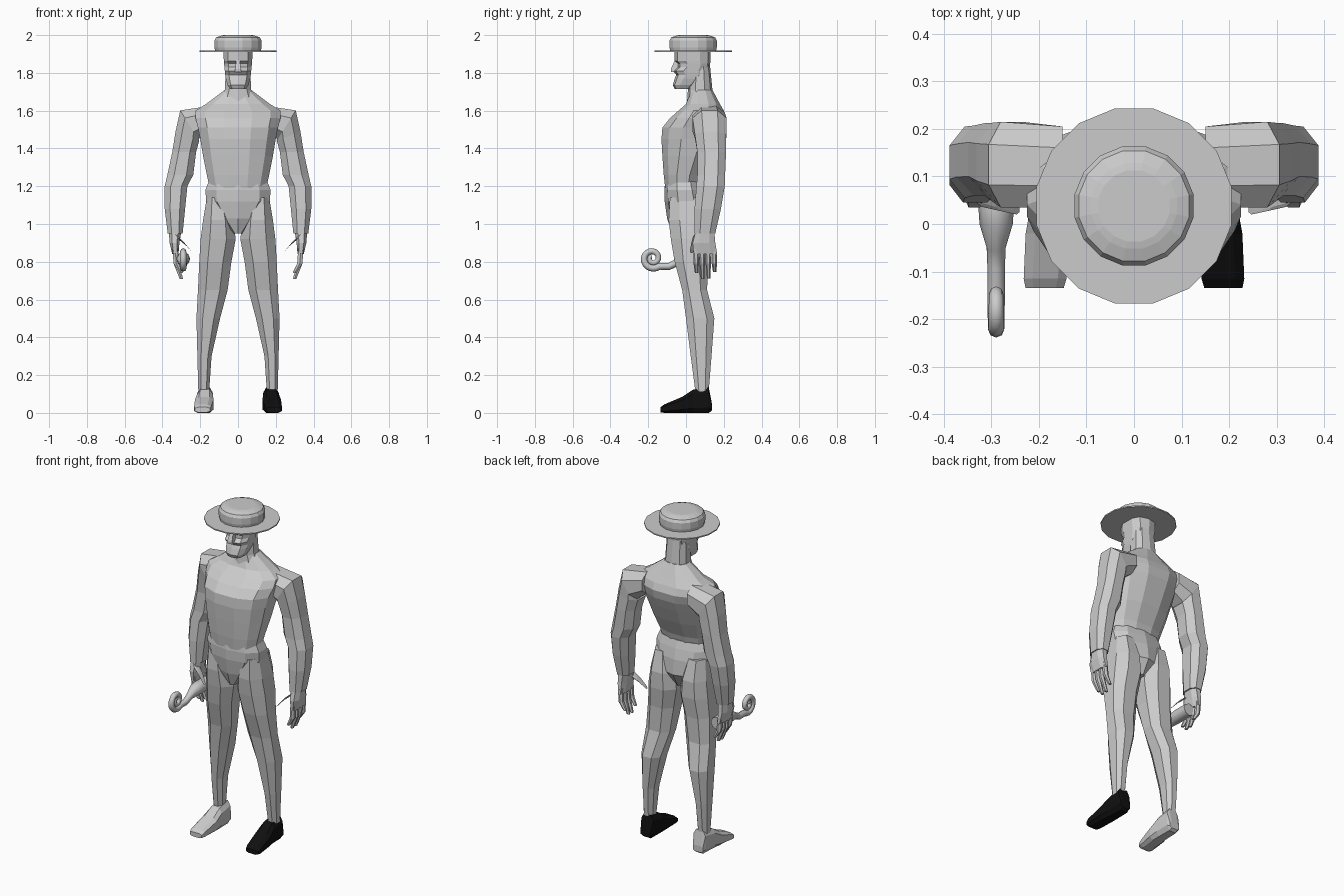
import bpy, bmesh, math
from mathutils import Vector


def ring(c, u, v, n=8, e=0.85):
    """Squarish ring of n points around c with half-axes u and v."""
    c, u, v = Vector(c), Vector(u), Vector(v)
    pts = []
    for i in range(n):
        a = 2 * math.pi * (i + 0.5) / n
        co, si = math.cos(a), math.sin(a)
        pts.append((math.copysign(abs(co) ** e, co), math.copysign(abs(si) ** e, si)))
    mx = max(p[0] for p in pts)
    my = max(p[1] for p in pts)
    return [c + u * (p[0] / mx) + v * (p[1] / my) for p in pts]


def flat(z, x0, x1, y0, y1, n=8, e=0.85):
    """Horizontal ring from its extents."""
    return ring(((x0 + x1) / 2, (y0 + y1) / 2, z), ((x1 - x0) / 2, 0, 0), (0, (y1 - y0) / 2, 0), n, e)


def loft(name, rings, side=1, mat=None):
    """Skin a list of rings, cap the ends; side=-1 mirrors in x."""
    bm = bmesh.new()
    loops = [[bm.verts.new((p.x * side, p.y, p.z)) for p in r] for r in rings]
    n = len(loops[0])
    for a, b in zip(loops, loops[1:]):
        for i in range(n):
            j = (i + 1) % n
            bm.faces.new((a[i], a[j], b[j], b[i]))
    bm.faces.new(loops[0])
    bm.faces.new(loops[-1])
    bmesh.ops.recalc_face_normals(bm, faces=bm.faces)
    me = bpy.data.meshes.new(name)
    bm.to_mesh(me)
    bm.free()
    ob = bpy.data.objects.new(name, me)
    bpy.context.collection.objects.link(ob)
    if mat:
        me.materials.append(mat)
    return ob


def body(name, rows, n=12, e=0.85):
    """Centred part from (z, half width, front y, back y) rows."""
    return loft(name, [flat(z, -w, w, y0, y1, n, e) for z, w, y0, y1 in rows])


black = bpy.data.materials.new("black")
black.diffuse_color = (0.005, 0.005, 0.005, 1)

# Torso with sloping trapezius
body("torso", [(1.19, .15, -.11, .07), (1.26, .165, -.118, .09), (1.36, .185, -.125, .14),
               (1.45, .2, -.13, .18), (1.51, .212, -.125, .205), (1.56, .225, -.085, .215),
               (1.6, .225, -.04, .2), (1.635, .17, .0, .18), (1.71, .07, .03, .14)])

# Trunks
body("trunks", [(1.225, .155, -.11, .085), (1.18, .173, -.115, .1), (1.12, .168, -.113, .115),
                (1.03, .1, -.1, .125), (.95, .025, -.075, .08)], 10)

# Neck and head
body("neck", [(1.64, .1, .005, .17), (1.71, .07, .01, .14), (1.86, .062, .02, .125)], 10)
body("head", [(1.715, .042, -.06, .03), (1.735, .055, -.07, .06), (1.77, .065, -.06, .1),
              (1.79, .068, -.052, .118), (1.81, .07, -.068, .12), (1.83, .072, -.045, .124),
              (1.85, .074, -.045, .128), (1.862, .075, -.06, .13), (1.92, .077, -.06, .13)], 10, .75)
loft("nose", [flat(1.805, -.018, .018, -.08, -.03, 4, 1), flat(1.82, -.016, .016, -.08, -.03, 4, 1),
              flat(1.865, -.009, .009, -.06, -.03, 4, 1)])

# Round hat
HY = .038
def hat(name, rows):
    loft(name, [flat(z, -r, r, HY - r, HY + r, 16, 1) for z, r in rows])
hat("hat_brim", [(1.911, .205), (1.918, .205)])
hat("hat_crown", [(1.915, .121), (1.935, .125), (1.972, .125), (1.988, .116), (1.997, .09), (2.0, .075)])

for side, tag in ((1, "left"), (-1, "right")):
    # Leg
    loft(tag + "_leg", [flat(*r) for r in [
        (1.14, .06, .165, -.085, .1), (1.02, .025, .185, -.092, .13), (.92, .012, .198, -.08, .13),
        (.8, .035, .205, -.06, .115), (.65, .055, .212, -.02, .112), (.5, .095, .22, .0, .15),
        (.3, .14, .215, .025, .135), (.11, .153, .21, .05, .12)]], side)

    # Foot, lofted from toe to heel
    foot = [(-.135, .148, .228, .003, .03), (-.115, .142, .232, 0, .045), (-.02, .13, .228, 0, .085),
            (.035, .132, .218, 0, .122), (.12, .135, .214, 0, .138), (.137, .142, .208, .012, .05)]
    loft(tag + "_foot", [ring(((a + b) / 2, y, (z0 + z1) / 2), ((b - a) / 2, 0, 0), (0, 0, (z1 - z0) / 2), 8, .6)
                         for y, a, b, z0, z1 in foot], side, black if side == 1 else None)

    # Arm: tilted shoulder rings, then level rings down to the wrist
    arm = []
    for x, y, z, a, b, t in [(.15, .12, 1.56, .065, .085, 90), (.258, .125, 1.525, .09, .09, 58),
                             (.268, .13, 1.465, .067, .083, 20)]:
        t = math.radians(t)
        arm.append(ring((x, y, z), (a * math.cos(t), 0, a * math.sin(t)), (0, b, 0)))
    arm += [flat(*r) for r in [
        (1.38, .222, .348, .06, .212), (1.26, .237, .374, .06, .207), (1.2, .268, .388, .055, .205),
        (1.08, .28, .388, .045, .185), (.95, .293, .372, .045, .155)]]
    loft(tag + "_arm", arm, side)

    # Palm, fingers and thumb
    loft(tag + "_palm", [flat(.96, .3, .366, .05, .15), flat(.9, .31, .362, .035, .155),
                         flat(.84, .315, .348, .04, .165)], side)
    for i, tip in enumerate((.74, .71, .712, .745)):
        y = .052 + .032 * i
        loft(f"{tag}_finger_{i + 1}", [
            ring((x, y + dy, z), (a, 0, 0), (0, a, 0), 6, 1)
            for x, dy, z, a in ((.333, 0, .87, .014), (.327, .002, .79, .014), (.3, .004, tip, .009))], side)
    loft(tag + "_thumb", [ring((x, y, z), (a * .6, 0, a * .8), (0, a, 0), 6, 1)
                          for x, y, z, a in ((.32, .06, .93, .024), (.28, .045, .895, .018), (.247, .03, .855, .01))], side)

# Curled cane: thick grip, thin neck and a spiral end
path = [(.125, .815, .037), (.03, .815, .037), (0, .812, .035), (-.05, .795, .02), (-.09, .775, .0185)]
for i in range(33):
    k = i / 32
    a = math.radians(-50 - 560 * k)
    r = .055 - .044 * k
    path.append((-.177 + r * math.cos(a), .818 + r * math.sin(a), .0185 - .007 * k))
cu = bpy.data.curves.new("curled_cane", 'CURVE')
cu.dimensions = '3D'
cu.bevel_depth = 1.0
cu.bevel_resolution = 2
cu.use_fill_caps = True
sp = cu.splines.new('POLY')
sp.points.add(len(path) - 1)
for p, (y, z, r) in zip(sp.points, path):
    p.co = (-.29, y, z, 1)
    p.radius = r
cane = bpy.data.objects.new("curled_cane", cu)
bpy.context.collection.objects.link(cane)
